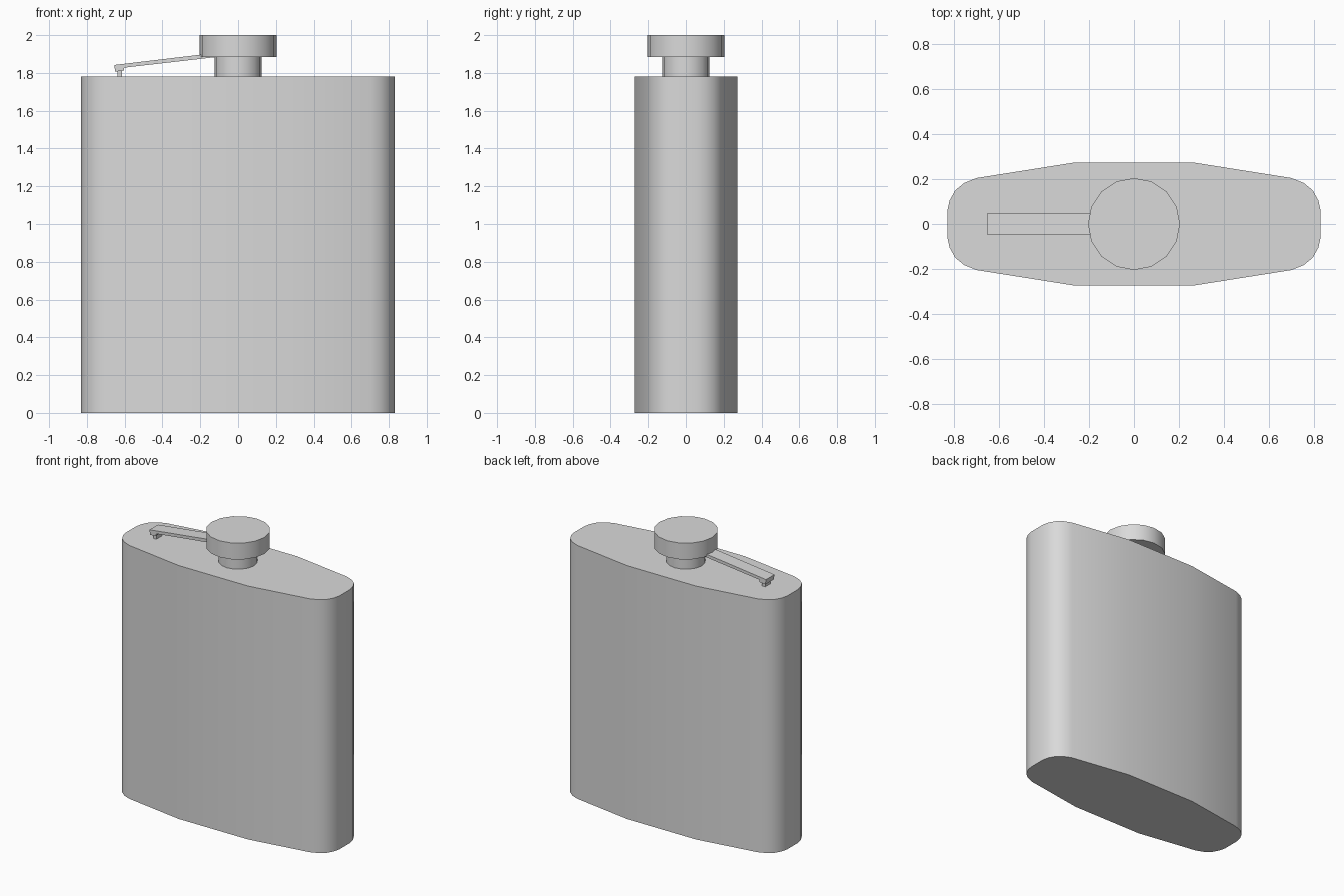
import bpy
import bmesh
from math import cos, sin, tau, radians

cube = bpy.data.objects.get("Cube")
if cube:
    bpy.data.objects.remove(cube, do_unlink=True)

steel = bpy.data.materials.new("brushed grey steel")
steel.use_nodes = True
grey = (0.7, 0.7, 0.7, 1)
steel.diffuse_color = grey
steel.node_tree.nodes["Principled BSDF"].inputs["Base Color"].default_value = grey


def prism(name, outline, direction, smooth=False):
    """Extrude a closed 3D outline along a direction into a solid."""
    bm = bmesh.new()
    base = bm.faces.new([bm.verts.new(p) for p in outline])
    top = bmesh.ops.extrude_face_region(bm, geom=[base], use_keep_orig=True)
    moved = [v for v in top["geom"] if isinstance(v, bmesh.types.BMVert)]
    bmesh.ops.translate(bm, verts=moved, vec=direction)
    bmesh.ops.recalc_face_normals(bm, faces=bm.faces)
    mesh = bpy.data.meshes.new(name)
    bm.to_mesh(mesh)
    bm.free()
    mesh.materials.append(steel)
    obj = bpy.data.objects.new(name, mesh)
    bpy.context.collection.objects.link(obj)
    if smooth:
        bpy.ops.object.select_all(action="DESELECT")
        bpy.context.view_layer.objects.active = obj
        obj.select_set(True)
        bpy.ops.object.shade_smooth_by_angle(angle=radians(35))
    return obj


def disc(radius, z, sides=16):
    return [(radius * cos(tau * i / sides), radius * sin(tau * i / sides), z)
            for i in range(sides)]


def side_part(name, points, half_width):
    """Extrude an x-z profile across y, centred."""
    return prism(name, [(x, -half_width, z) for x, z in points],
                 (0, 2 * half_width, 0))


# Flask body: one quarter of the plan, mirrored into the full outline
quarter = [(0.83, 0.06), (0.82, 0.105), (0.795, 0.15), (0.755, 0.183),
           (0.70, 0.205), (0.27, 0.273)]
half = quarter + [(-x, y) for x, y in reversed(quarter)]
plan = half + [(x, -y) for x, y in reversed(half)]
prism("flask_body", [(x, y, 0) for x, y in plan], (0, 0, 1.78), True)

# Neck and cap
prism("neck", disc(0.125, 1.78), (0, 0, 0.11), True)
prism("cap", disc(0.205, 1.885), (0, 0, 0.115), True)

# Hinged retaining arm with its downturned end, and the post it rests on
side_part("cap_arm", [(-0.655, 1.842), (-0.65, 1.807), (-0.605, 1.812),
                      (-0.602, 1.828), (-0.115, 1.884), (-0.118, 1.906)], 0.047)
side_part("arm_post", [(-0.637, 1.775), (-0.613, 1.775),
                       (-0.613, 1.815), (-0.637, 1.815)], 0.03)
